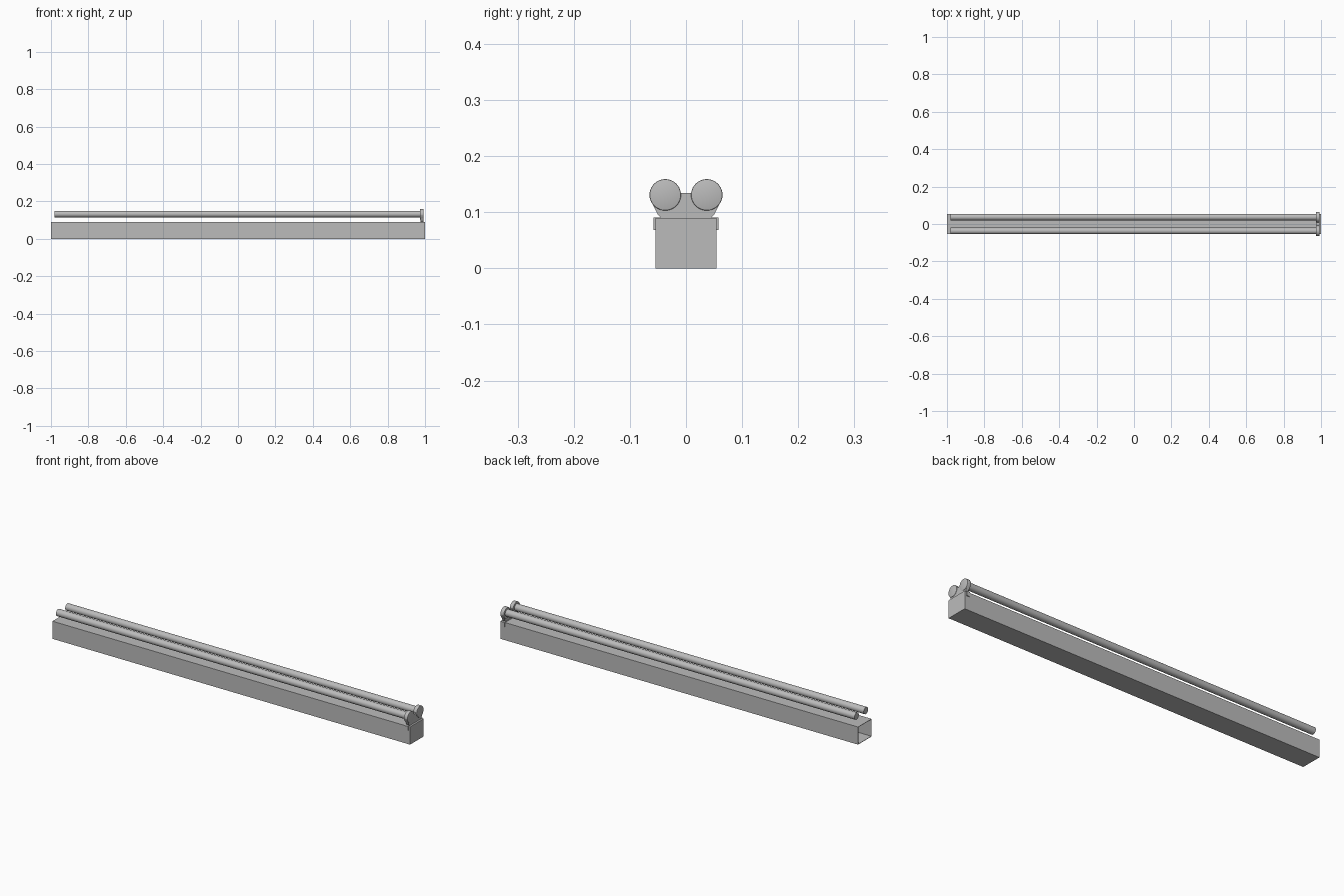
import bpy, bmesh, math
from mathutils import Matrix, Vector

cube = bpy.data.objects.get("Cube")
if cube:
    bpy.data.objects.remove(cube, do_unlink=True)

grey = bpy.data.materials.new("light_grey")
grey.use_nodes = True
colour = (0.5, 0.5, 0.5, 1)
grey.diffuse_color = colour
grey.node_tree.nodes["Principled BSDF"].inputs["Base Color"].default_value = colour


def finish(name, bm, smooth=False):
    bmesh.ops.recalc_face_normals(bm, faces=bm.faces)
    mesh = bpy.data.meshes.new(name)
    bm.to_mesh(mesh)
    bm.free()
    obj = bpy.data.objects.new(name, mesh)
    bpy.context.collection.objects.link(obj)
    mesh.materials.append(grey)
    if smooth:
        bpy.ops.object.select_all(action='DESELECT')
        obj.select_set(True)
        bpy.context.view_layer.objects.active = obj
        bpy.ops.object.shade_smooth_by_angle(angle=math.radians(35))
    return obj


def prism(name, outline, x0, x1):
    """Extrude a closed (y, z) outline along x."""
    bm = bmesh.new()
    face = bm.faces.new([bm.verts.new((x0, y, z)) for y, z in outline])
    out = bmesh.ops.extrude_face_region(bm, geom=[face])
    verts = [v for v in out["geom"] if isinstance(v, bmesh.types.BMVert)]
    bmesh.ops.translate(bm, verts=verts, vec=(x1 - x0, 0, 0))
    return finish(name, bm)


def rod(name, y, z, radius, x0, x1, bevel=0):
    """Cylinder lying along x, optionally with softened rims."""
    bm = bmesh.new()
    bmesh.ops.create_cone(bm, cap_ends=True, segments=40, radius1=radius,
                          radius2=radius, depth=x1 - x0,
                          matrix=Matrix.Translation(((x0 + x1) / 2, y, z))
                          @ Matrix.Rotation(math.pi / 2, 4, 'Y'))
    if bevel:
        rims = [e for e in bm.edges if abs(e.verts[0].co.x - e.verts[1].co.x) < 1e-5]
        bmesh.ops.bevel(bm, geom=rims, offset=bevel, segments=2, affect='EDGES', profile=0.5)
    return finish(name, bm, True)


def rect(w, z0, z1):
    return [(-w, z0), (w, z0), (w, z1), (-w, z1)]


HALF, TOP, WALL = 0.054, 0.089, 0.002
CAP_X = 0.992

# Hollow sheet-metal channel, open at one end
bm = bmesh.new()
loops = []
for x, inset in ((CAP_X, 0), (-1, 0), (-1, WALL), (CAP_X, WALL)):
    loops.append([bm.verts.new((x, y, z))
                  for y, z in rect(HALF - inset, inset, TOP - inset)])
for a, b in zip(loops, loops[1:] + loops[:1]):
    for i in range(4):
        j = (i + 1) % 4
        bm.faces.new((a[i], a[j], b[j], b[i]))
finish("channel", bm)

# Closing plate at the other end
prism("end_cap", rect(HALF + 0.0005, 0, TOP + 0.0005), CAP_X, 1)

# Saddle clip wrapping the channel under the lamp holder
W = HALF + 0.004
prism("holder_clip", [(-W, 0.068), (-HALF, 0.068), (-HALF, TOP), (HALF, TOP),
                      (HALF, 0.068), (W, 0.068), (W, 0.0905), (-W, 0.0905)],
      0.974, 0.99)

# Lamp holder: tapered body with two round sockets
TUBE_Y, TUBE_Z = 0.037, 0.131
prism("holder_body", [(-0.045, 0.09), (0.045, 0.09), (0.051, 0.097),
                      (0.065, 0.126), (0.045, 0.134), (-0.045, 0.134),
                      (-0.065, 0.126), (-0.051, 0.097)], 0.977, 0.991)

for side, y in (("left", TUBE_Y), ("right", -TUBE_Y)):
    rod("socket_" + side, y, TUBE_Z, 0.028, 0.973, 0.993, 0.002)
    rod("tube_" + side, y, TUBE_Z + 0.001, 0.0175, -0.98, 0.975)
